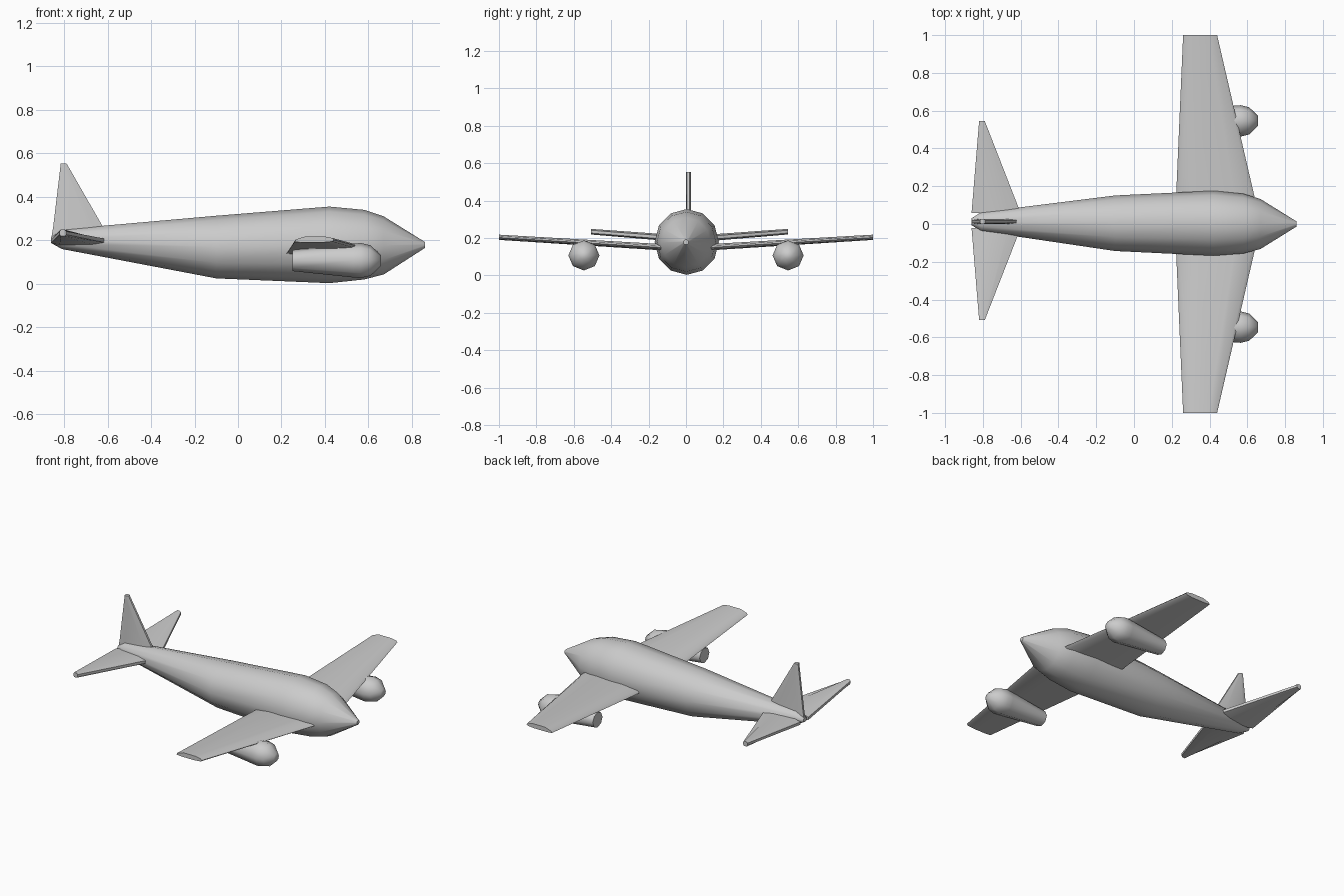
import bpy, bmesh
from math import sin, cos, pi, radians

if "Cube" in bpy.data.objects:
    bpy.data.objects.remove(bpy.data.objects["Cube"])


def loft(name, rings, angle=50):
    """Skin a list of equal-length point rings and cap both ends."""
    bm = bmesh.new()
    vs = [[bm.verts.new(p) for p in r] for r in rings]
    n = len(vs[0])
    for a, b in zip(vs, vs[1:]):
        for i in range(n):
            j = (i + 1) % n
            bm.faces.new((a[i], a[j], b[j], b[i]))
    bm.faces.new(vs[0])
    bm.faces.new(vs[-1])
    bmesh.ops.recalc_face_normals(bm, faces=bm.faces)
    mesh = bpy.data.meshes.new(name)
    bm.to_mesh(mesh)
    bm.free()
    ob = bpy.data.objects.new(name, mesh)
    bpy.context.collection.objects.link(ob)
    bpy.ops.object.select_all(action='DESELECT')
    ob.select_set(True)
    bpy.context.view_layer.objects.active = ob
    bpy.ops.object.shade_smooth_by_angle(angle=radians(angle))
    return ob


def ellipse(x, yc, zc, ry, rz, sides):
    return [(x, yc + ry * sin(2 * pi * i / sides), zc + rz * cos(2 * pi * i / sides))
            for i in range(sides)]


# Chord fraction (0 trailing, 1 leading) and height in half-thicknesses
FOIL = [(0, -0.8), (0.03, 0.0), (0.28, 1), (0.75, 1), (0.96, 0.5),
        (1, -0.1), (0.96, -0.7), (0.7, -1), (0.2, -1)]
SLAB = [(0, -0.5), (0, 0.5), (0.15, 1), (0.75, 1), (1, 0.5),
        (1, -0.5), (0.75, -1), (0.15, -1)]


def section(shape, back, front, y, z, half):
    return [(back + (front - back) * c, y, z + half * h) for c, h in shape]


# Fuselage: x, half width, bottom, top, sideways offset
body = [(-0.86, 0.018, 0.188, 0.215, 0.012), (-0.81, 0.05, 0.16, 0.25, 0.012),
        (-0.1, 0.147, 0.025, 0.313, 0.004), (0.42, 0.172, 0.003, 0.355, 0.004),
        (0.58, 0.158, 0.02, 0.34, 0.002), (0.67, 0.132, 0.043, 0.31, 0),
        (0.86, 0.014, 0.165, 0.192, 0)]
loft("fuselage", [ellipse(x, o, (b + t) / 2, w, (t - b) / 2, 12) for x, w, b, t, o in body])

# Engine nacelle: x, radius
nacelle = [(0.25, 0.05), (0.53, 0.08), (0.565, 0.083), (0.61, 0.072), (0.657, 0.026)]

for side, s in (("left", 1), ("right", -1)):
    # Main wing
    loft(side + "_wing", [section(FOIL, 0.22, 0.653, s * 0.08, 0.148, 0.017),
                          section(FOIL, 0.26, 0.44, s * 1.0, 0.204, 0.014)])
    # Engine under the wing
    loft(side + "_engine", [ellipse(x, s * 0.546, 0.107, r, r * 0.97, 8) for x, r in nacelle])
    # Horizontal tail, set slightly off centre
    loft(side + "_tailplane", [section(SLAB, -0.86, -0.6, 0.018 + s * 0.04, 0.196, 0.018),
                               section(SLAB, -0.82, -0.79, 0.018 + s * 0.527, 0.234, 0.015)])

# Vertical fin
fin = [(-0.86, -0.605, 0.2, 0.015), (-0.85, -0.62, 0.26, 0.014), (-0.815, -0.788, 0.553, 0.013)]
loft("tail_fin", [[(b + (f - b) * c, 0.013 + t * h, z) for c, h in SLAB] for b, f, z, t in fin])
